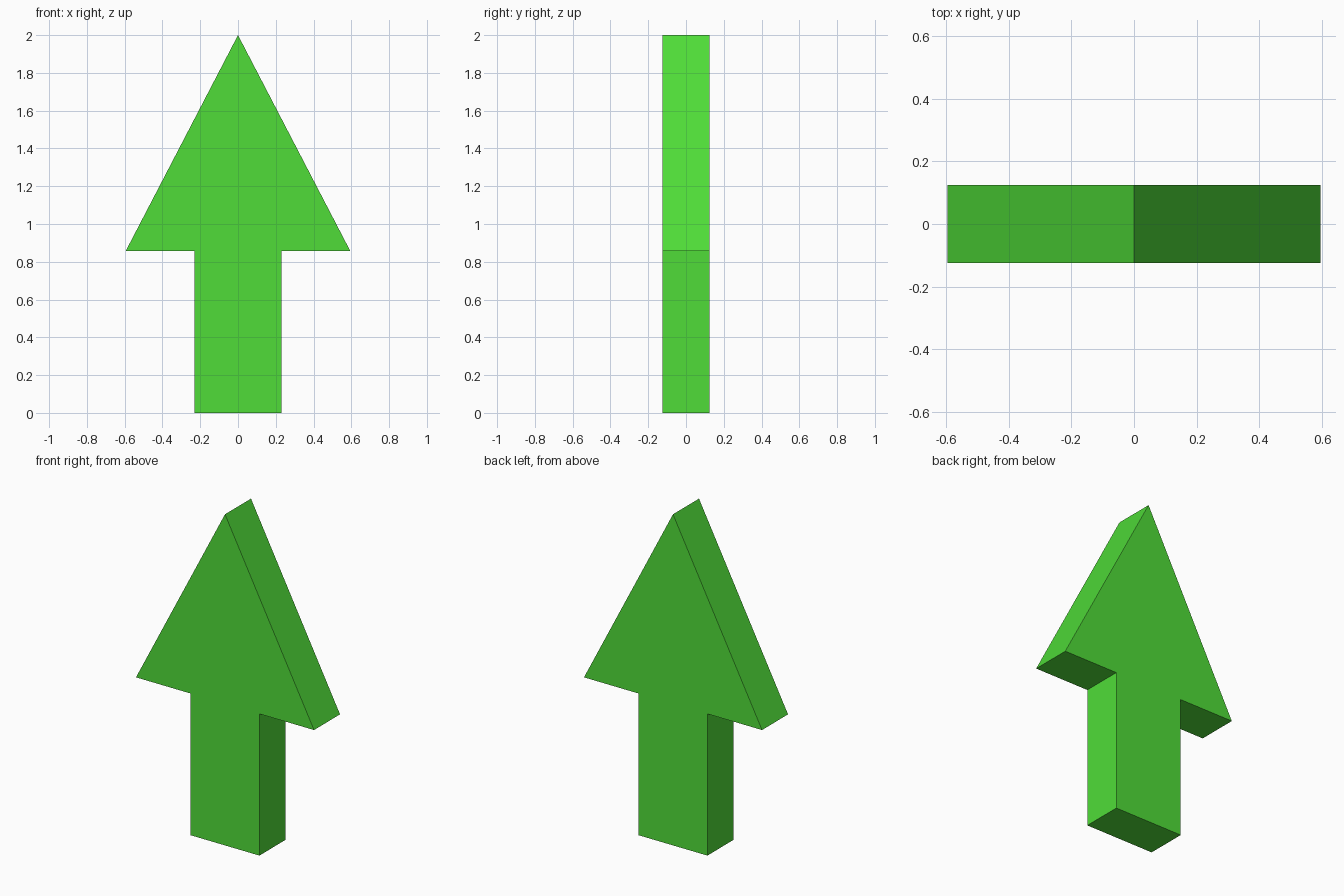
import bpy, bmesh

if "Cube" in bpy.data.objects:
    bpy.data.objects.remove(bpy.data.objects["Cube"])

HALF_DEPTH = 0.124

# Right half of the arrow outline (x, z), mirrored for the left half
right = [(0.23, 0.0), (0.23, 0.856), (0.595, 0.856)]
outline = right + [(0.0, 2.0)] + [(-x, z) for x, z in reversed(right)]

# Front face pulled back to give the slab its thickness
bm = bmesh.new()
face = bm.faces.new([bm.verts.new((x, -HALF_DEPTH, z)) for x, z in outline])
result = bmesh.ops.extrude_face_region(bm, geom=[face], use_keep_orig=True)
moved = [g for g in result["geom"] if isinstance(g, bmesh.types.BMVert)]
bmesh.ops.translate(bm, verts=moved, vec=(0, 2 * HALF_DEPTH, 0))
bmesh.ops.recalc_face_normals(bm, faces=bm.faces)

mesh = bpy.data.meshes.new("arrow")
bm.to_mesh(mesh)
bm.free()
arrow = bpy.data.objects.new("arrow", mesh)
bpy.context.collection.objects.link(arrow)

# Bright green
green = bpy.data.materials.new("green")
green.diffuse_color = (0.08, 0.72, 0.04, 1)
green.use_nodes = True
green.node_tree.nodes["Principled BSDF"].inputs["Base Color"].default_value = green.diffuse_color
mesh.materials.append(green)
